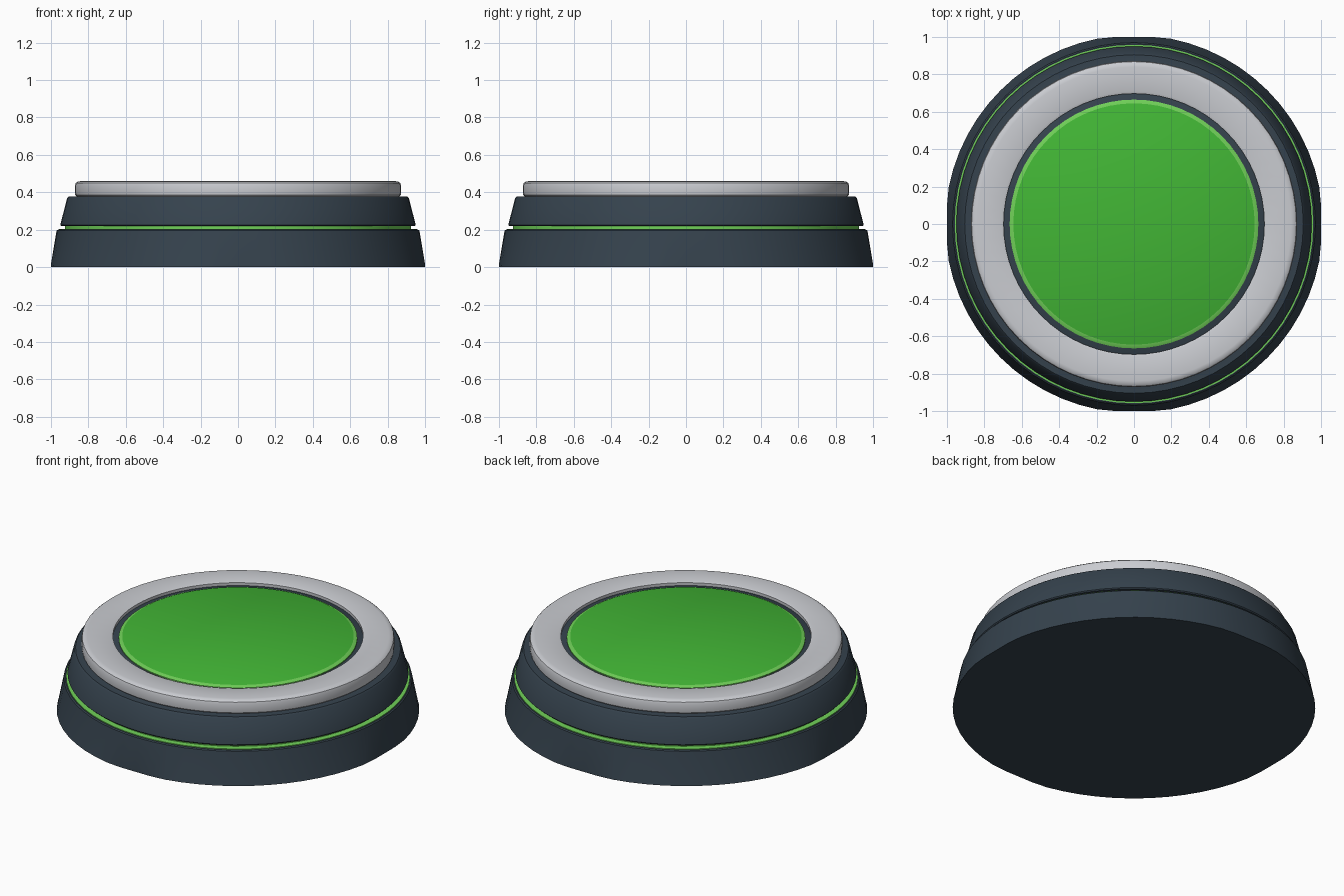
import bpy, bmesh, math

if "Cube" in bpy.data.objects:
    bpy.data.objects.remove(bpy.data.objects["Cube"])


def lin(c):
    return c / 12.92 if c <= 0.04045 else ((c + 0.055) / 1.055) ** 2.4


def material(name, r, g, b):
    m = bpy.data.materials.new(name)
    m.diffuse_color = (lin(r / 255), lin(g / 255), lin(b / 255), 1)
    m.use_nodes = True
    m.node_tree.nodes["Principled BSDF"].inputs["Base Color"].default_value = m.diffuse_color
    return m


DARK = material("dark_slate", 53, 66, 77)
GREY = material("light_grey", 202, 204, 209)
GREEN = material("green", 66, 182, 53)
LIME = material("light_green", 112, 208, 88)


def lathe(name, profile, mat, segs=64, closed=False, limit=None):
    """Spin (radius, z) points about z; radius 0 makes a pole."""
    bm = bmesh.new()
    rings = []
    for r, z in profile:
        if r == 0:
            rings.append([bm.verts.new((0, 0, z))] * segs)
            continue
        ring = []
        for i in range(segs):
            a = 2 * math.pi * i / segs
            x, y = r * math.cos(a), r * math.sin(a)
            if limit:
                x = max(-limit, min(limit, x))
                y = max(-limit, min(limit, y))
            ring.append(bm.verts.new((x, y, z)))
        rings.append(ring)
    pairs = list(zip(rings, rings[1:]))
    if closed:
        pairs.append((rings[-1], rings[0]))
    for a, b in pairs:
        for i in range(segs):
            j = (i + 1) % segs
            vs = list(dict.fromkeys((a[i], a[j], b[j], b[i])))
            bm.faces.new(vs)
    bmesh.ops.recalc_face_normals(bm, faces=bm.faces)
    me = bpy.data.meshes.new(name)
    bm.to_mesh(me)
    bm.free()
    me.materials.append(mat)
    ob = bpy.data.objects.new(name, me)
    bpy.context.collection.objects.link(ob)
    bpy.context.view_layer.objects.active = ob
    ob.select_set(True)
    bpy.ops.object.shade_smooth_by_angle(angle=math.radians(35))
    ob.select_set(False)
    return ob


# Lower foot, slightly flattened on the four axis directions
lathe("lower_base", [(0, 0), (1.01, 0), (1.006, 0.015), (0.97, 0.195),
                     (0.963, 0.2), (0, 0.2)], DARK, limit=1.0)

# Glowing strip in the gap between the two base tiers
lathe("glow_strip", [(0, 0.199), (0.958, 0.199), (0.958, 0.204),
                     (0.925, 0.205), (0.925, 0.222), (0, 0.222)], LIME)

# Upper tier with bevelled shoulder and raised floor under the button
lathe("upper_base", [(0, 0.22), (0.945, 0.22), (0.95, 0.226), (0.914, 0.368),
                     (0.905, 0.377), (0.80, 0.38), (0.71, 0.437), (0, 0.437)], DARK)

# Pale rounded collar
lathe("collar_ring", [(0.70, 0.375), (0.86, 0.375), (0.87, 0.385),
                      (0.872, 0.40), (0.872, 0.435), (0.868, 0.449),
                      (0.858, 0.457), (0.84, 0.46), (0.71, 0.46),
                      (0.697, 0.455)], GREY, closed=True)

# Round button with a lighter bevelled rim
button = lathe("button", [(0, 0.43), (0.665, 0.43), (0.665, 0.443),
                          (0.645, 0.452), (0, 0.452)], GREEN)
button.data.materials.append(LIME)
for p in button.data.polygons:
    if math.hypot(p.center.x, p.center.y) > 0.6:
        p.material_index = 1
